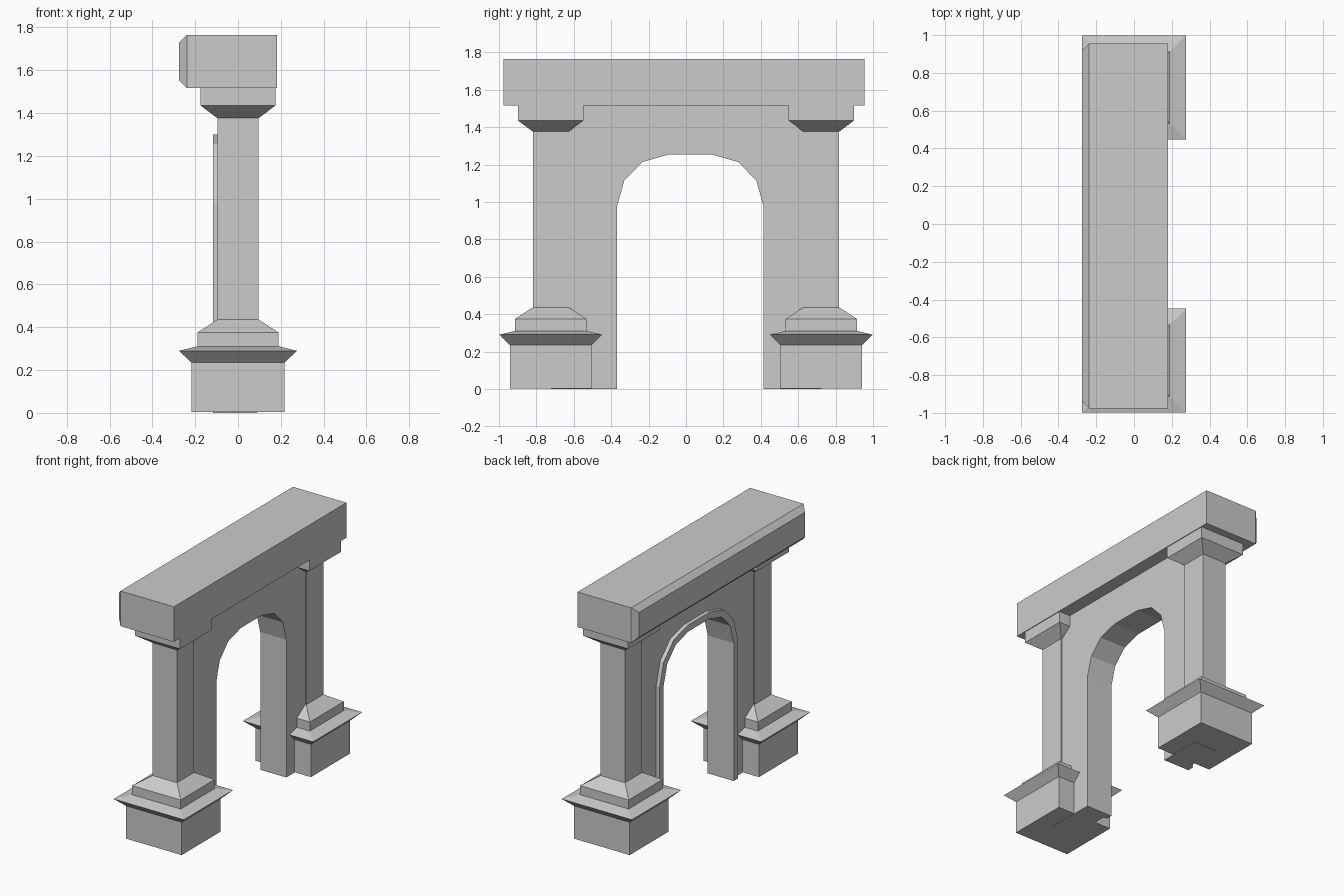
import bpy, bmesh

if "Cube" in bpy.data.objects:
    bpy.data.objects.remove(bpy.data.objects["Cube"])


def make_object(name, bm):
    bmesh.ops.recalc_face_normals(bm, faces=bm.faces)
    mesh = bpy.data.meshes.new(name)
    bm.to_mesh(mesh)
    bm.free()
    obj = bpy.data.objects.new(name, mesh)
    bpy.context.collection.objects.link(obj)
    return obj


def loft(name, rings):
    """Skin a list of equal-length vertex loops and cap both ends."""
    bm = bmesh.new()
    loops = [[bm.verts.new(p) for p in ring] for ring in rings]
    n = len(loops[0])
    for a, b in zip(loops, loops[1:]):
        for i in range(n):
            j = (i + 1) % n
            bm.faces.new((a[i], a[j], b[j], b[i]))
    bm.faces.new(loops[0])
    bm.faces.new(loops[-1])
    return make_object(name, bm)


def square_stack(name, cy, profile):
    """Square-section solid from (half width, height) pairs."""
    return loft(name, [[(-h, cy - h, z), (h, cy - h, z), (h, cy + h, z), (-h, cy + h, z)]
                       for h, z in profile])


def extrude_x(name, outline, x0, x1):
    return loft(name, [[(x, y, z) for y, z in outline] for x in (x0, x1)])


# Columns with pedestal, base, shaft and capital
PEDESTAL = [(0.218, 0.003), (0.218, 0.235), (0.275, 0.29), (0.19, 0.311),
            (0.19, 0.375), (0.096, 0.436)]
CAPITAL = [(0.096, 1.376), (0.176, 1.436), (0.176, 1.518)]
COLUMN_Y = 0.723
for side, label in ((-1, "front"), (1, "back")):
    square_stack(label + "_column", side * COLUMN_Y, PEDESTAL + CAPITAL)

# Arch opening: half profile from the floor to the crown, then mirrored
ARCH_Y = 0.023
INNER = [(0.392, 0), (0.392, 0.976), (0.353, 1.114), (0.257, 1.213), (0.117, 1.253)]
OUTER = [(0.437, 0), (0.437, 0.984), (0.392, 1.142), (0.280, 1.256), (0.122, 1.299)]


def arch(half):
    left = [(ARCH_Y - y, z) for y, z in half]
    right = [(ARCH_Y + y, z) for y, z in reversed(half)]
    return left + right


# Wall panel between the columns
wall = [(-COLUMN_Y, 0), *arch(INNER), (COLUMN_Y, 0), (COLUMN_Y, 1.518), (-COLUMN_Y, 1.518)]
extrude_x("arch_wall", wall, -0.088, 0.088)

# Raised moulding around the opening, on the -x side only
extrude_x("arch_moulding", arch(INNER) + arch(OUTER)[::-1], -0.116, -0.086)


# Top beam, chamfered around its -x face
def beam_ring(x, inset):
    y0, y1, z0, z1 = -0.976 + inset, 0.955 - inset, 1.516 + inset, 1.765 - inset
    return [(x, y0, z0), (x, y1, z0), (x, y1, z1), (x, y0, z1)]


loft("top_beam", [beam_ring(-0.275, 0.037), beam_ring(-0.238, 0), beam_ring(0.181, 0)])
